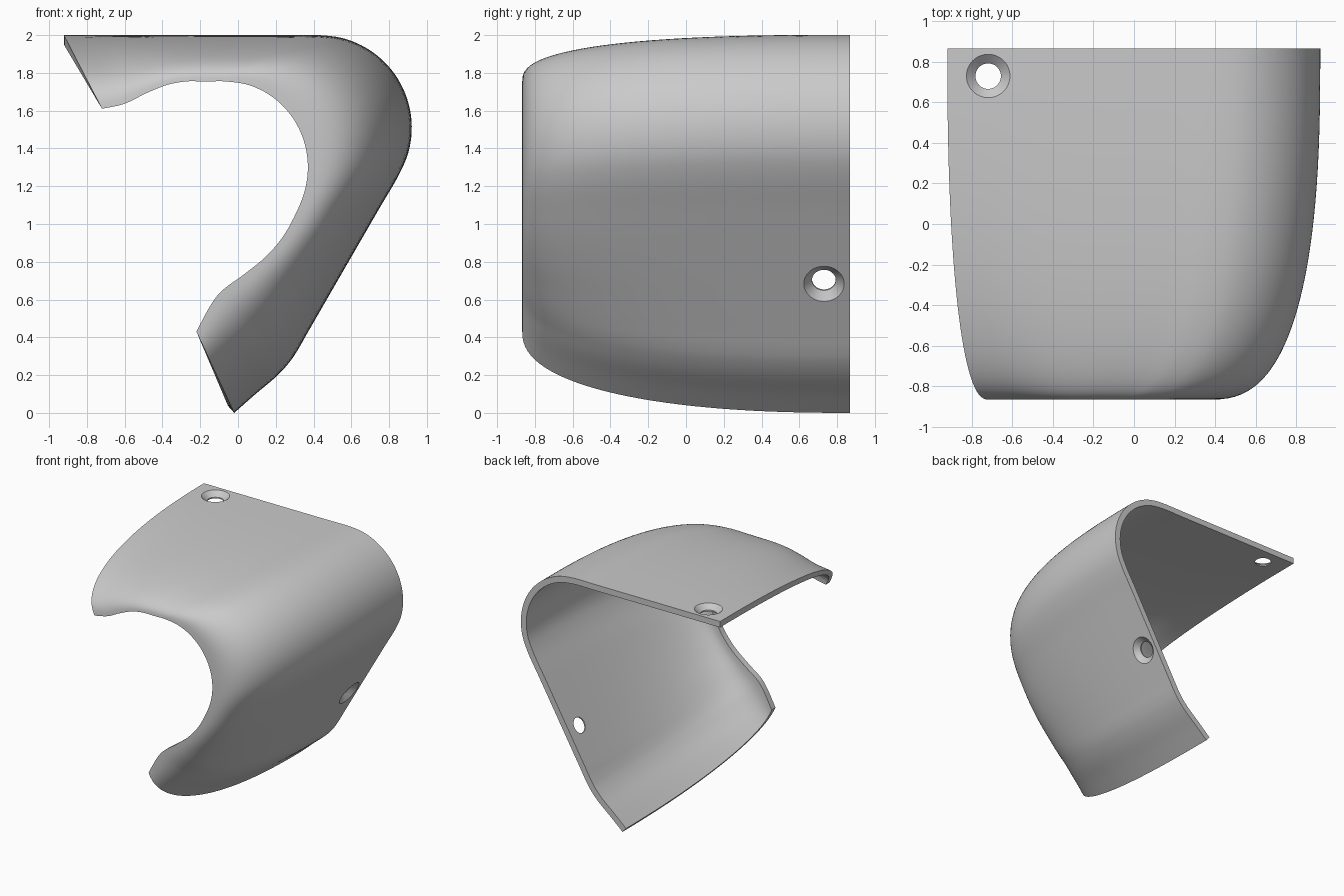
import bpy, bmesh, math
from mathutils import Vector

if "Cube" in bpy.data.objects:
    bpy.data.objects.remove(bpy.data.objects["Cube"])

BACK, DEPTH, WALL = 0.867, 1.734, 0.05
SUB, RINGS = 5, 32

grey = bpy.data.materials.new("plain grey")
grey.use_nodes = True
colour = (0.59, 0.59, 0.59, 1)
grey.diffuse_color = colour
grey.node_tree.nodes["Principled BSDF"].inputs["Base Color"].default_value = colour

# Paired section points: (back x, back z, front x, front z)
top = [(-.922, 2, -.72, 1.61), (-.74, 2, -.6, 1.637), (-.56, 2, -.48, 1.695),
       (-.38, 2, -.37, 1.738), (-.18, 2, -.27, 1.755), (.02, 2, -.2, 1.755),
       (.23, 2, -.14, 1.755)]
bend = []
for i in range(8):
    a = math.radians(90 - i * 120 / 7)
    b = math.radians(90 - i * 110 / 7)
    bend.append((.43 + .49 * math.cos(a), 1.51 + .49 * math.sin(a),
                 -.07 + .44 * math.cos(b), 1.3 + .455 * math.sin(b)))
leg = [(.747, 1.08, .285, 1.013), (.643, .9, .225, .915), (.539, .72, .145, .825),
       (.441, .55, .06, .755), (.366, .42, 0, .71), (.317, .334, -.05, .675),
       (.27, .265, -.1, .632), (.2, .19, -.145, .57), (.09, .097, -.185, .498),
       (-.02, 0, -.22, .43)]
keys = [Vector(k) for k in top + bend + leg]


def spline(points, sub):
    """Catmull-Rom curve through the points."""
    ext = [points[0] * 2 - points[1]] + points + [points[-1] * 2 - points[-2]]
    out = []
    for p, q, r, s in zip(ext, ext[1:], ext[2:], ext[3:]):
        for i in range(sub):
            t = i / sub
            out.append(q + (r - p) * t / 2 + (p * 2 - q * 5 + r * 4 - s) * t * t / 2
                       + (q * 3 - p - r * 3 + s) * t ** 3 / 2)
    return out + [points[-1]]


section = spline(keys, SUB)
count = len(section)


def inward(i):
    """Wall offset of the back profile at point i."""
    d = section[min(i + 1, count - 1)] - section[max(i - 1, 0)]
    return Vector((d[1], -d[0])).normalized() * WALL


# Shell: outer and inner skins, each curling in to the front opening
bm = bmesh.new()


def skin(inner):
    grid = []
    for i, k in enumerate(section):
        back, front = Vector(k[:2]), Vector(k[2:])
        depth = DEPTH
        if inner:
            back += inward(i)
            depth -= WALL
        n = 2.3 + 0.35 * math.sin(math.pi * i / (count - 1))
        row = []
        for j in range(RINGS + 1):
            a = math.pi / 2 * j / RINGS
            u = math.sin(a) ** (2 / n)
            f = 1 - max(math.cos(a), 0) ** (2 / n) if j < RINGS else 1
            p = back.lerp(front, f)
            row.append(bm.verts.new((p.x, BACK - depth * u, p.y)))
        grid.append(row)
    for a, b in zip(grid, grid[1:]):
        for j in range(RINGS):
            bm.faces.new((a[j], a[j + 1], b[j + 1], b[j]))
    return grid


outer, inner = skin(False), skin(True)


def rim(a, b):
    for i in range(len(a) - 1):
        bm.faces.new((a[i], a[i + 1], b[i + 1], b[i]))


rim(outer[0], inner[0])
rim(outer[-1], inner[-1])
rim([r[0] for r in outer], [r[0] for r in inner])
rim([r[-1] for r in outer], [r[-1] for r in inner])
bmesh.ops.recalc_face_normals(bm, faces=bm.faces)
mesh = bpy.data.meshes.new("curved_cover")
bm.to_mesh(mesh)
bm.free()
cover = bpy.data.objects.new("curved_cover", mesh)
bpy.context.collection.objects.link(cover)
mesh.materials.append(grey)


# Countersunk screw holes near the back edge
def screw_hole(name, centre, normal):
    cb = bmesh.new()
    rings = []
    for h, r in ((.04, .153), (-.04, .063), (-.2, .063)):
        rings.append([cb.verts.new((r * math.cos(i * math.tau / 48),
                                    r * math.sin(i * math.tau / 48), h)) for i in range(48)])
    for a, b in zip(rings, rings[1:]):
        for i in range(48):
            cb.faces.new((a[i - 1], a[i], b[i], b[i - 1]))
    cb.faces.new(rings[0])
    cb.faces.new(rings[-1])
    bmesh.ops.recalc_face_normals(cb, faces=cb.faces)
    m = bpy.data.meshes.new(name)
    cb.to_mesh(m)
    cb.free()
    m.materials.append(grey)
    cutter = bpy.data.objects.new(name, m)
    bpy.context.collection.objects.link(cutter)
    cutter.location = centre
    cutter.rotation_euler = Vector(normal).to_track_quat('Z', 'Y').to_euler()
    cutter.hide_render = True
    mod = cover.modifiers.new(name, 'BOOLEAN')
    mod.operation = 'DIFFERENCE'
    mod.solver = 'EXACT'
    mod.object = cutter
    return cutter


cutters = [screw_hole("top_hole_cutter", (-.72, .73, 2), (0, 0, 1)),
           screw_hole("side_hole_cutter", (.518, .73, .683), (.866, 0, -.5))]

bpy.context.view_layer.update()
bpy.ops.object.select_all(action='DESELECT')
cover.select_set(True)
bpy.context.view_layer.objects.active = cover
for cutter in cutters:
    bpy.ops.object.modifier_apply(modifier=cutter.name)
    bpy.data.objects.remove(cutter)
bpy.ops.object.shade_smooth_by_angle(angle=math.radians(30))
